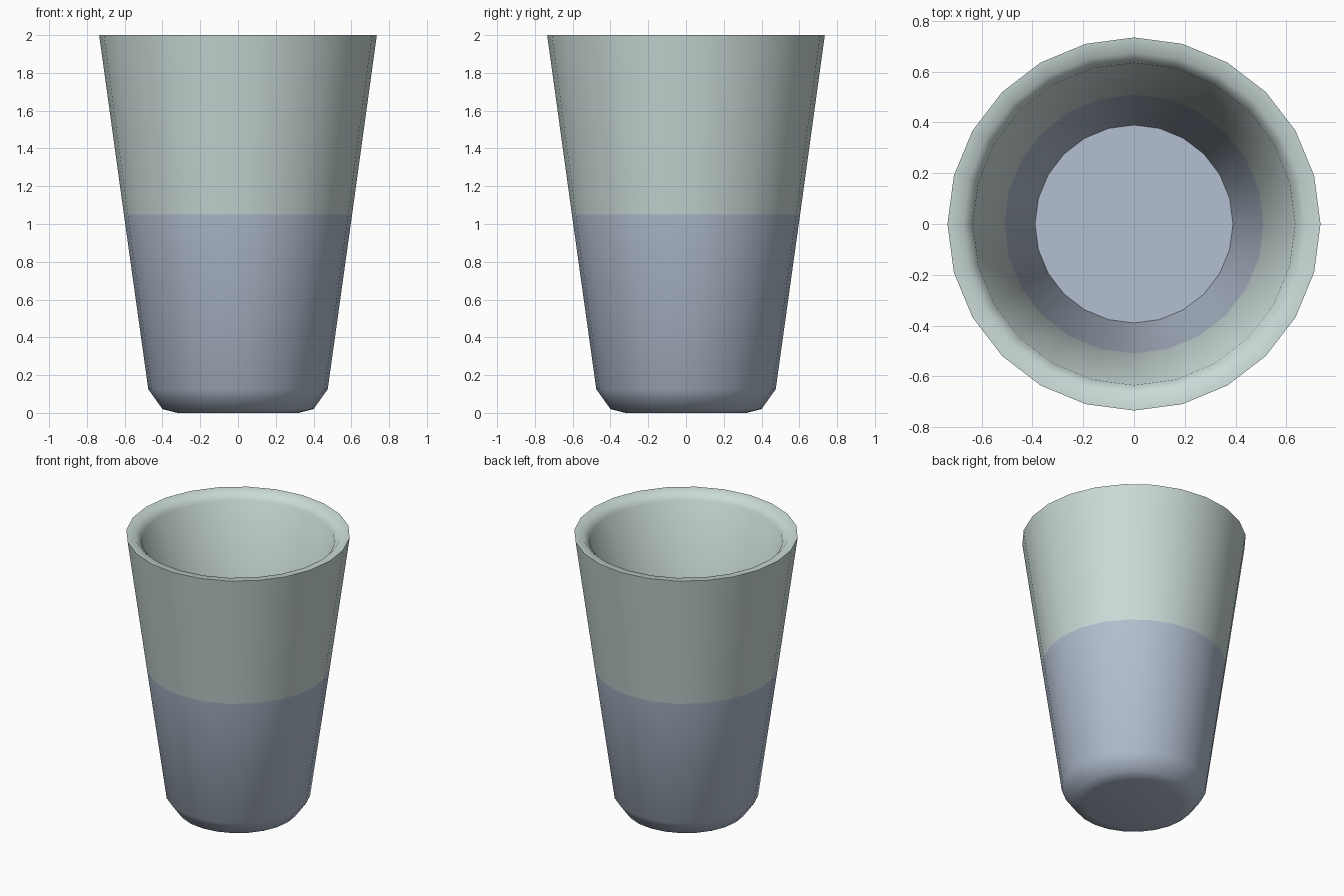
import bpy, bmesh, math

if "Cube" in bpy.data.objects:
    bpy.data.objects.remove(bpy.data.objects["Cube"])

SIDES = 24
SPLIT = 1.05  # height where the two colours meet

# Cup cross-section (radius, z): underside, outer wall, rounded rim, inner wall, floor
PROFILE = [
    (0.32, 0.0), (0.40, 0.02), (0.475, 0.125), (0.604, SPLIT), (0.735, 2.0),
    (0.675, 1.995), (0.635, 1.95), (0.51, SPLIT), (0.39, 0.19),
]


def make_material(name, rgb):
    mat = bpy.data.materials.new(name)
    mat.diffuse_color = (*rgb, 1.0)
    mat.use_nodes = True
    mat.node_tree.nodes["Principled BSDF"].inputs["Base Color"].default_value = mat.diffuse_color
    return mat


mesh = bpy.data.meshes.new("cup")
cup = bpy.data.objects.new("cup", mesh)
bpy.context.collection.objects.link(cup)
mesh.materials.append(make_material("blue grey", (0.448, 0.520, 0.630)))
mesh.materials.append(make_material("pale green", (0.590, 0.700, 0.680)))

# Spin the profile into rings and bridge them
bm = bmesh.new()
rings = []
for r, z in PROFILE:
    rings.append([bm.verts.new((r * math.cos(2 * math.pi * i / SIDES),
                                r * math.sin(2 * math.pi * i / SIDES), z))
                  for i in range(SIDES)])
for a, b in zip(rings, rings[1:]):
    for i in range(SIDES):
        j = (i + 1) % SIDES
        bm.faces.new((a[i], a[j], b[j], b[i]))

# Underside and inside floor
bm.faces.new(rings[0][::-1])
bm.faces.new(rings[-1])
bmesh.ops.recalc_face_normals(bm, faces=bm.faces[:])

# Upper half is green, lower half blue, inside and out
for f in bm.faces:
    f.material_index = 1 if f.calc_center_median().z > SPLIT else 0
bm.to_mesh(mesh)
bm.free()

# Smooth walls, sharp outer rim and floor edge
bpy.context.view_layer.objects.active = cup
cup.select_set(True)
bpy.ops.object.shade_smooth_by_angle(angle=math.radians(58))
